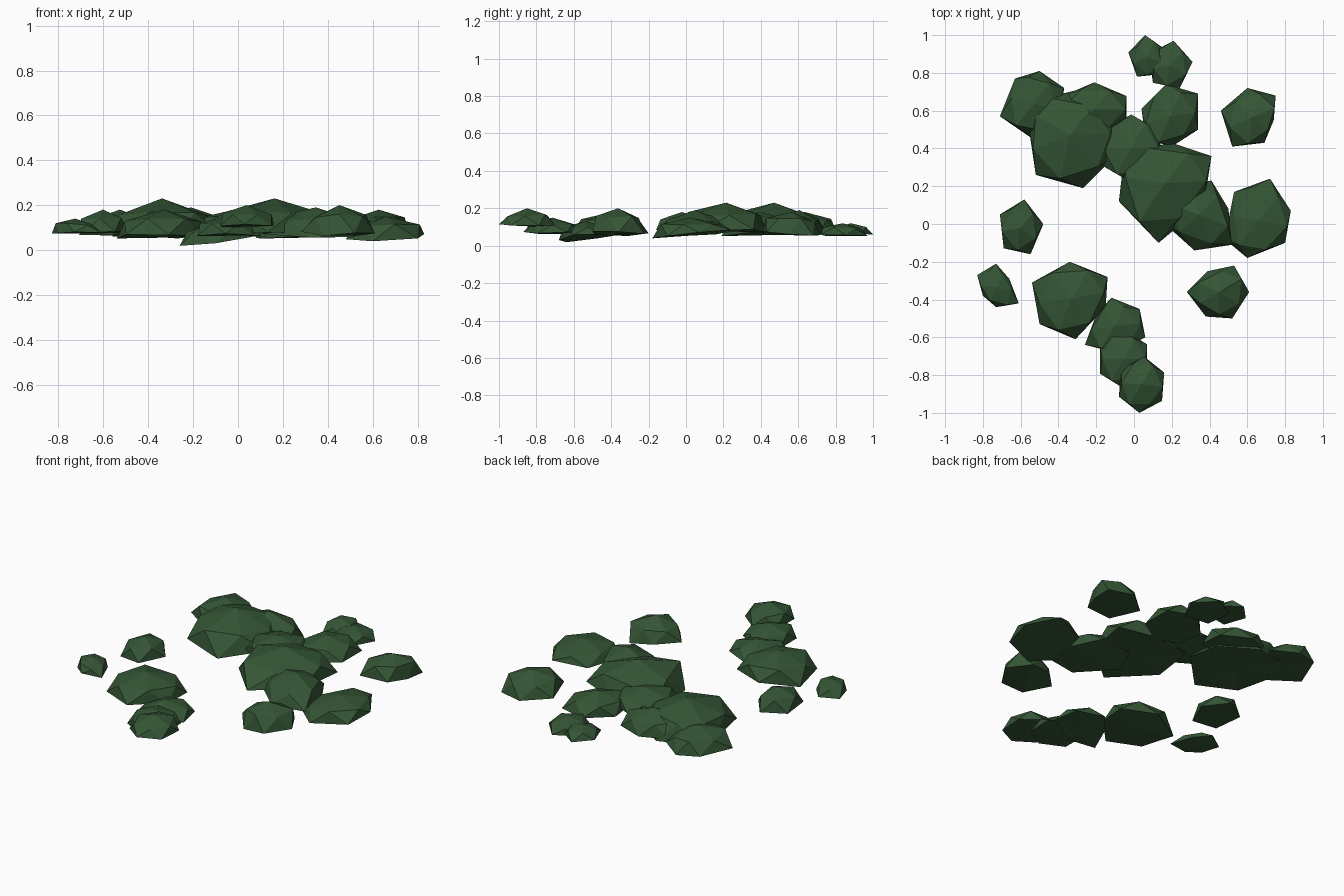
import bpy, bmesh, math, random
from mathutils import Vector

if "Cube" in bpy.data.objects:
    bpy.data.objects.remove(bpy.data.objects["Cube"])

random.seed(7)

green = bpy.data.materials.new("moss green")
green.diffuse_color = (0.035, 0.092, 0.036, 1)
green.use_nodes = True
green.node_tree.nodes["Principled BSDF"].inputs["Base Color"].default_value = green.diffuse_color


def mound(name, outline, z0, z1, slope=(0, 0)):
    """Faceted mound: outline rim, a staggered shoulder ring, a peak and a flat underside."""
    n = len(outline)
    pts = [Vector((x, y, 0)) for x, y in outline]
    if sum(pts[i - 1].x * pts[i].y - pts[i].x * pts[i - 1].y for i in range(n)) < 0:
        pts.reverse()
    mid = sum(pts, Vector()) / n
    size = max((p - mid).length for p in pts)

    def tilt(p):
        return (slope[0] * (p.x - mid.x) + slope[1] * (p.y - mid.y)) / size

    bm = bmesh.new()

    def vert(p, h):
        return bm.verts.new((p.x, p.y, z0 + (z1 - z0) * h + tilt(p) * (1 - h)))

    rim = [vert(p, random.uniform(0.0, 0.16)) for p in pts]
    shoulder = [vert(mid + ((pts[i] + pts[(i + 1) % n]) / 2 - mid) * random.uniform(0.84, 1.0),
                     random.uniform(0.56, 0.72)) for i in range(n)]
    peak, base = vert(mid, 1.0), vert(mid, 0.04)
    for i in range(n):
        j = (i + 1) % n
        bm.faces.new((rim[i], rim[j], shoulder[i]))
        bm.faces.new((rim[j], shoulder[j], shoulder[i]))
        bm.faces.new((shoulder[i], shoulder[j], peak))
        bm.faces.new((rim[j], rim[i], base))
    bmesh.ops.recalc_face_normals(bm, faces=bm.faces)
    me = bpy.data.meshes.new(name)
    bm.to_mesh(me)
    bm.free()
    me.materials.append(green)
    bpy.context.collection.objects.link(bpy.data.objects.new(name, me))


def oval(x0, x1, y0, y1, corner, n=6):
    """Irregular polygon filling the given rectangle, with one tip at angle corner."""
    pts = [(math.cos(a), math.sin(a)) for a in
           (math.radians(corner) + 2 * math.pi * i / n for i in range(n))]
    xs, ys = [p[0] for p in pts], [p[1] for p in pts]
    return [(x0 + (x - min(xs)) / (max(xs) - min(xs)) * (x1 - x0),
             y0 + (y - min(ys)) / (max(ys) - min(ys)) * (y1 - y0)) for x, y in pts]


# Main diagonal band of large mounds
mound("back_left_mound", [(-.71, .57), (-.63, .77), (-.5, .81), (-.37, .72),
                          (-.40, .48), (-.55, .46)], .06, .18)
mound("large_left_mound", [(-.54, .65), (-.56, .53), (-.52, .26), (-.27, .19),
                           (-.08, .38), (-.10, .58), (-.30, .71)], .05, .23)
mound("rear_left_mound", oval(-.38, -.04, .46, .75, 90), .06, .19)
mound("middle_link_mound", oval(-.17, .14, .22, .58, 270), .08, .18)
mound("large_centre_mound", [(-.08, .12), (-.05, .38), (.2, .43), (.41, .36),
                             (.37, .1), (.13, -.10)], .07, .23)
mound("right_link_mound", [(.13, .03), (.32, -.14), (.52, -.11), (.5, .08),
                           (.41, .23), (.2, .2)], .05, .19)
mound("right_mound", [(.60, -.18), (.80, -.10), (.83, .07), (.72, .24),
                      (.53, .17), (.48, -.08)], .05, .15, (.01, .025))

# Rear mounds
mound("rear_mound", [(.04, .61), (.17, .74), (.34, .69), (.34, .5),
                     (.2, .41), (.06, .45)], .07, .17)
mound("rear_small_left", oval(-.03, .16, .78, 1.0, 95, 5), .06, .12)
mound("rear_small_right", oval(.08, .31, .72, .97, 80, 5), .05, .12)
mound("rear_right_mound", [(.46, .6), (.6, .72), (.75, .68), (.74, .55),
                           (.69, .43), (.52, .41)], .06, .18, (0, -.01))

# Front row of overlapping mounds
mound("front_large_mound", [(-.54, -.31), (-.34, -.20), (-.14, -.28), (-.15, -.44),
                            (-.31, -.61), (-.50, -.53)], .05, .18)
mound("front_low_mound", [(-.12, -.39), (.03, -.45), (.06, -.6), (-.1, -.68),
                          (-.26, -.64), (-.2, -.48)], .035, .13, (.03, .01))
mound("front_middle_mound", oval(-.18, .07, -.87, -.56, 270), .06, .15)
mound("front_tip_mound", oval(-.08, .16, -1.0, -.70, 265), .10, .20)

# Detached mounds
mound("left_island", oval(-.71, -.48, -.16, .13, 80, 5), .07, .18)
mound("left_small_island", [(-.83, -.27), (-.73, -.21), (-.66, -.29), (-.61, -.42),
                            (-.73, -.44), (-.80, -.38)], .07, .14)
mound("front_right_island", [(.28, -.36), (.39, -.25), (.53, -.22), (.61, -.36),
                             (.52, -.5), (.38, -.49)], .06, .20)
